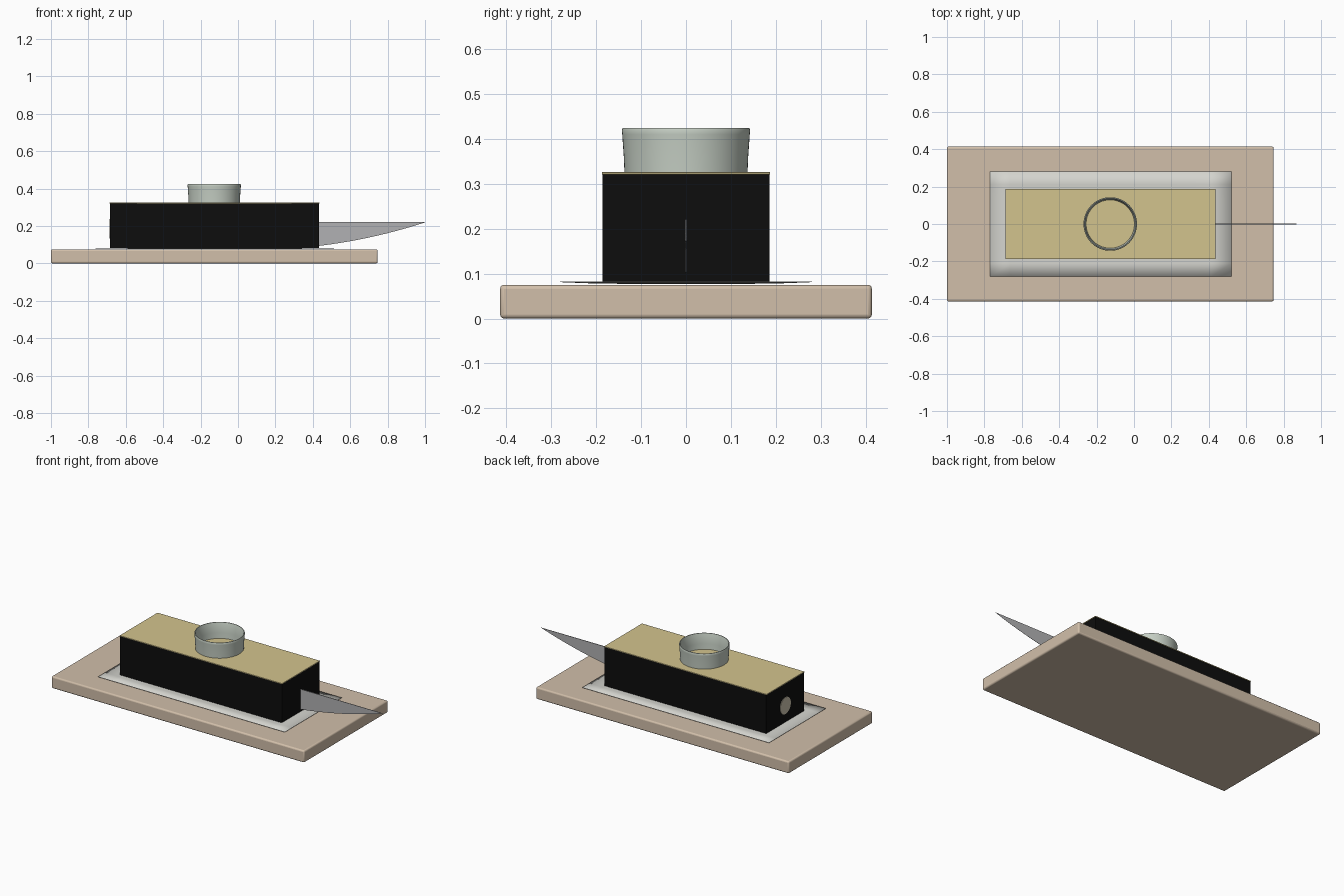
import bpy, bmesh, math

if "Cube" in bpy.data.objects:
    bpy.data.objects.remove(bpy.data.objects["Cube"])


def finish(name, bm, color, bevel=0, segments=3):
    bmesh.ops.recalc_face_normals(bm, faces=bm.faces)
    me = bpy.data.meshes.new(name)
    bm.to_mesh(me)
    bm.free()
    ob = bpy.data.objects.new(name, me)
    bpy.context.collection.objects.link(ob)
    if color:
        mat = bpy.data.materials.new(name + "_colour")
        mat.diffuse_color = (*color, 1)
        mat.use_nodes = True
        mat.node_tree.nodes["Principled BSDF"].inputs["Base Color"].default_value = mat.diffuse_color
        me.materials.append(mat)
    if bevel:
        mod = ob.modifiers.new("Bevel", 'BEVEL')
        mod.width, mod.segments = bevel, segments
    bpy.context.view_layer.objects.active = ob
    ob.select_set(True)
    bpy.ops.object.shade_smooth_by_angle(angle=math.radians(35))
    ob.select_set(False)
    return ob


def box(name, x0, x1, half_y, z0, z1, color, bevel=0):
    bm = bmesh.new()
    bmesh.ops.create_cube(bm, size=1)
    for v in bm.verts:
        v.co = ((x0 + x1) / 2 + v.co.x * (x1 - x0), v.co.y * 2 * half_y,
                (z0 + z1) / 2 + v.co.z * (z1 - z0))
    return finish(name, bm, color, bevel)


# Serving board
box("board", -1.0, 0.747, 0.414, 0.0, 0.075, (0.64, 0.52, 0.40), 0.009)

# Thin paper sheet with slightly lifted edges
bm = bmesh.new()
bmesh.ops.create_grid(bm, x_segments=12, y_segments=8, size=1)
for v in bm.verts:
    lift = max(abs(v.co.x), abs(v.co.y)) ** 4
    v.co = (-0.125 + v.co.x * 0.645, v.co.y * 0.281, 0.078 + 0.004 * lift)
sheet = finish("paper_sheet", bm, (0.66, 0.66, 0.62))
thick = sheet.modifiers.new("Thickness", 'SOLIDIFY')
thick.thickness = 0.001

# Black body and its pale top panel
box("body", -0.685, 0.433, 0.186, 0.079, 0.321, (0.004, 0.004, 0.004), 0.002)
box("top_panel", -0.687, 0.435, 0.187, 0.321, 0.326, (0.65, 0.55, 0.27), 0.001)

# Open ring, lathed from a closed wall profile
profile = [(0.129, 0.325), (0.137, 0.325), (0.1385, 0.36), (0.142, 0.41),
           (0.143, 0.420), (0.141, 0.424), (0.137, 0.424), (0.135, 0.420),
           (0.132, 0.36)]
bm = bmesh.new()
n = 64
rings = [[bm.verts.new((-0.127 + r * math.cos(2 * math.pi * i / n),
                        r * math.sin(2 * math.pi * i / n), z))
          for i in range(n)] for r, z in profile]
for a, b in zip(rings, rings[1:] + rings[:1]):
    for i in range(n):
        j = (i + 1) % n
        bm.faces.new((a[i], a[j], b[j], b[i]))
finish("ring", bm, (0.56, 0.62, 0.55))

# Curved blade: straight spine, wedge section down to the cutting edge
bm = bmesh.new()
sections = []
steps = 20
for i in range(steps + 1):
    t = i / steps
    x = 0.41 + t * 0.59
    low = 0.091 + 0.065 * t + 0.063 * t * t
    top = 0.220
    w = 0.0025 * (1 - 0.6 * t)
    low = min(low, top - 0.001)
    sections.append([bm.verts.new(p) for p in
                     ((x, -w, top), (x, w, top), (x, 0.0004, low), (x, -0.0004, low))])
for a, b in zip(sections, sections[1:]):
    for k in range(4):
        m = (k + 1) % 4
        bm.faces.new((a[k], a[m], b[m], b[k]))
bm.faces.new(sections[0])
bm.faces.new(sections[-1])
finish("blade", bm, (0.45, 0.45, 0.46))

# Round plug showing on the left end of the body
bm = bmesh.new()
bmesh.ops.create_cone(bm, cap_ends=True, segments=48, radius1=0.052, radius2=0.052, depth=0.04)
for v in bm.verts:
    x, y, z = v.co
    v.co = (-0.668 + z, y, 0.185 + x)
finish("end_plug", bm, (0.60, 0.55, 0.42))
